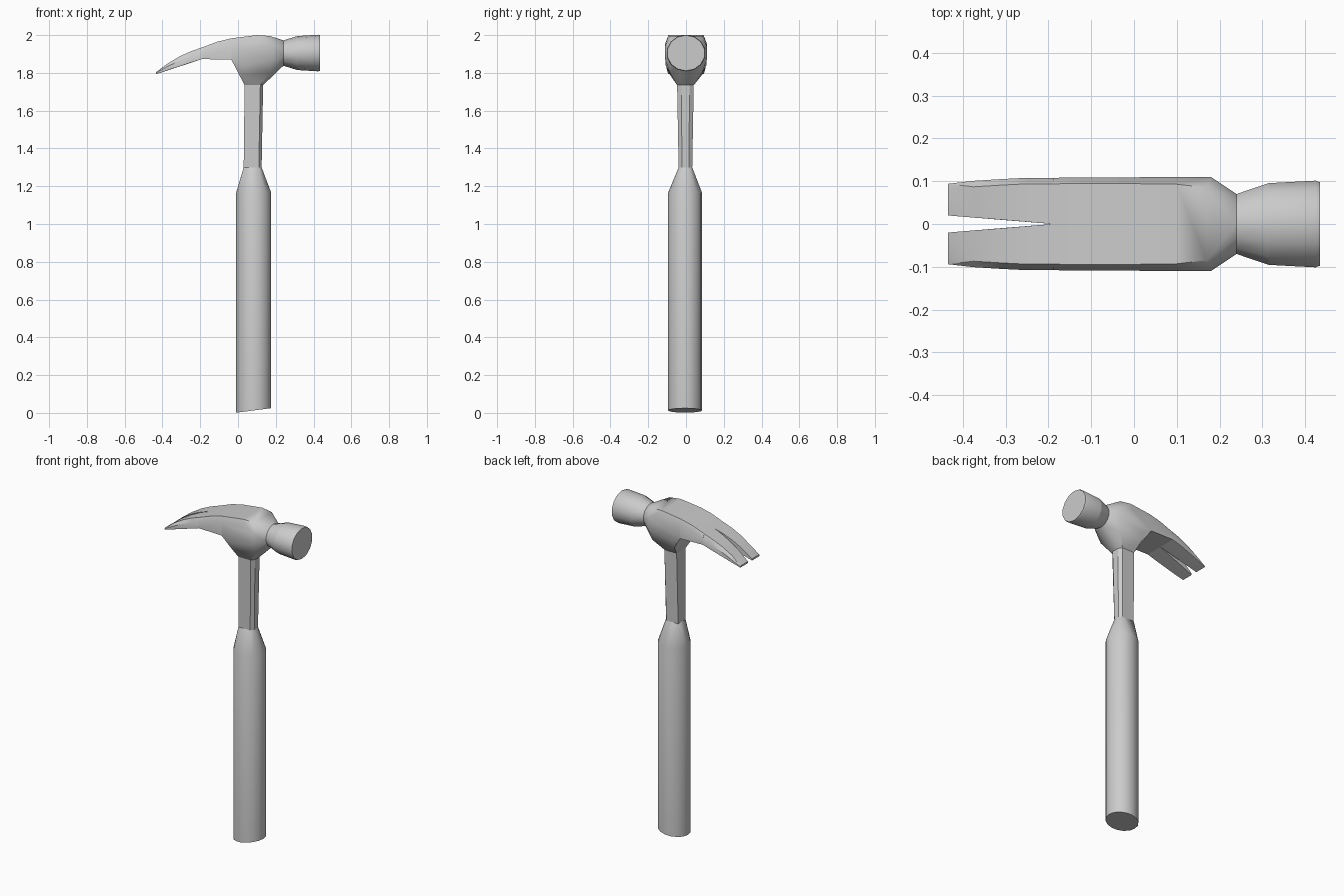
import bpy
import bmesh
from math import cos, sin, tau, radians

cube = bpy.data.objects.get("Cube")
if cube:
    bpy.data.objects.remove(cube, do_unlink=True)

steel = bpy.data.materials.new("grey_steel")
steel.use_nodes = True
grey = (0.6, 0.6, 0.6, 1)
steel.diffuse_color = grey
steel.node_tree.nodes["Principled BSDF"].inputs["Base Color"].default_value = grey


def hull(name, points, angle=28):
    """Make a solid, smooth-shaded below the given angle, around the points."""
    bm = bmesh.new()
    for p in points:
        bm.verts.new(p)
    bmesh.ops.convex_hull(bm, input=bm.verts)
    bmesh.ops.delete(bm, geom=[v for v in bm.verts if not v.link_faces], context='VERTS')
    bmesh.ops.dissolve_limit(bm, angle_limit=radians(1), verts=bm.verts, edges=bm.edges)
    bmesh.ops.recalc_face_normals(bm, faces=bm.faces)
    mesh = bpy.data.meshes.new(name)
    bm.to_mesh(mesh)
    bm.free()
    mesh.materials.append(steel)
    obj = bpy.data.objects.new(name, mesh)
    bpy.context.collection.objects.link(obj)
    bpy.ops.object.select_all(action='DESELECT')
    obj.select_set(True)
    bpy.context.view_layer.objects.active = obj
    bpy.ops.object.shade_smooth_by_angle(angle=radians(angle))
    return obj


def grip_ring(z, tilt=0.0, sides=16):
    """Round ring across the handle; tilt raises it towards +x."""
    r = 0.093
    return [(0.083 + r * cos(tau * i / sides), -0.005 + 0.09 * sin(tau * i / sides),
             z + tilt * cos(tau * i / sides)) for i in range(sides)]


def shaft_ring(z, x0, x1, w):
    """Rectangle with its two +x corners cut."""
    return [(x, -0.003 + s * y, z) for s in (-1, 1)
            for x, y in ((x0, w), (x1 - 0.015, w), (x1, w * 0.5))]


def face_ring(x, ry, rz, sides=14):
    """Round ring across the striking end."""
    return [(x, ry * cos(tau * (i + 0.5) / sides), 1.905 + rz * sin(tau * (i + 0.5) / sides))
            for i in range(sides)]


def claw_section(x, w, bottom, top):
    """Flat section with chamfered upper corners."""
    side = top - 0.35 * (top - bottom)
    return [(x, s * y, z) for s in (-1, 1)
            for y, z in ((w, bottom), (w, side), (w * 0.87, top))]


# Handle
low, high = shaft_ring(1.30, 0.03, 0.125, 0.036), shaft_ring(1.735, 0.035, 0.133, 0.044)
hull("grip", grip_ring(0.013, 0.012) + grip_ring(1.165) + low)
hull("shaft", low + high)

# Head body, flaring from the shaft out to the neck
root = claw_section(-0.035, 0.109, 1.87, 1.983)
neck = face_ring(0.24, 0.072, 0.067)
shoulders = [(x, s * y, z) for s in (-1, 1) for x, y, z in (
    (0.10, 0.093, 2.0), (0.10, 0.11, 1.955), (0.17, 0.085, 1.995), (0.18, 0.11, 1.94),
    (0.18, 0.11, 1.87), (0.03, 0.108, 1.84), (0.02, 0.085, 1.79), (0.17, 0.085, 1.80))]
hull("head_body", root + shoulders + neck + high, 35)

# Striking end
wide = face_ring(0.315, 0.098, 0.09)
hull("striking_neck", neck + wide, 35)
hull("striking_face", wide + face_ring(0.425, 0.104, 0.097) + face_ring(0.435, 0.1, 0.094), 35)

# Claw: solid bridge, then two prongs either side of a tapered slot
split = claw_section(-0.19, 0.108, 1.873, 1.935)
hull("claw_bridge", root + claw_section(-0.11, 0.109, 1.872, 1.965) + split)
for side, name in ((1, "back_prong"), (-1, "front_prong")):
    prong = []
    for x, inner, outer, bottom, top in (
            (-0.19, 0.0, 0.108, 1.873, 1.935), (-0.25, 0.005, 0.108, 1.855, 1.914),
            (-0.31, 0.01, 0.105, 1.836, 1.887), (-0.375, 0.015, 0.101, 1.814, 1.848),
            (-0.435, 0.02, 0.094, 1.793, 1.803)):
        mid = top - 0.45 * (top - bottom)
        prong += [(x, side * y, z) for y, z in (
            (inner, bottom), (inner, top), (outer - 0.014, top), (outer, mid), (outer, bottom))]
    hull(name, prong)
